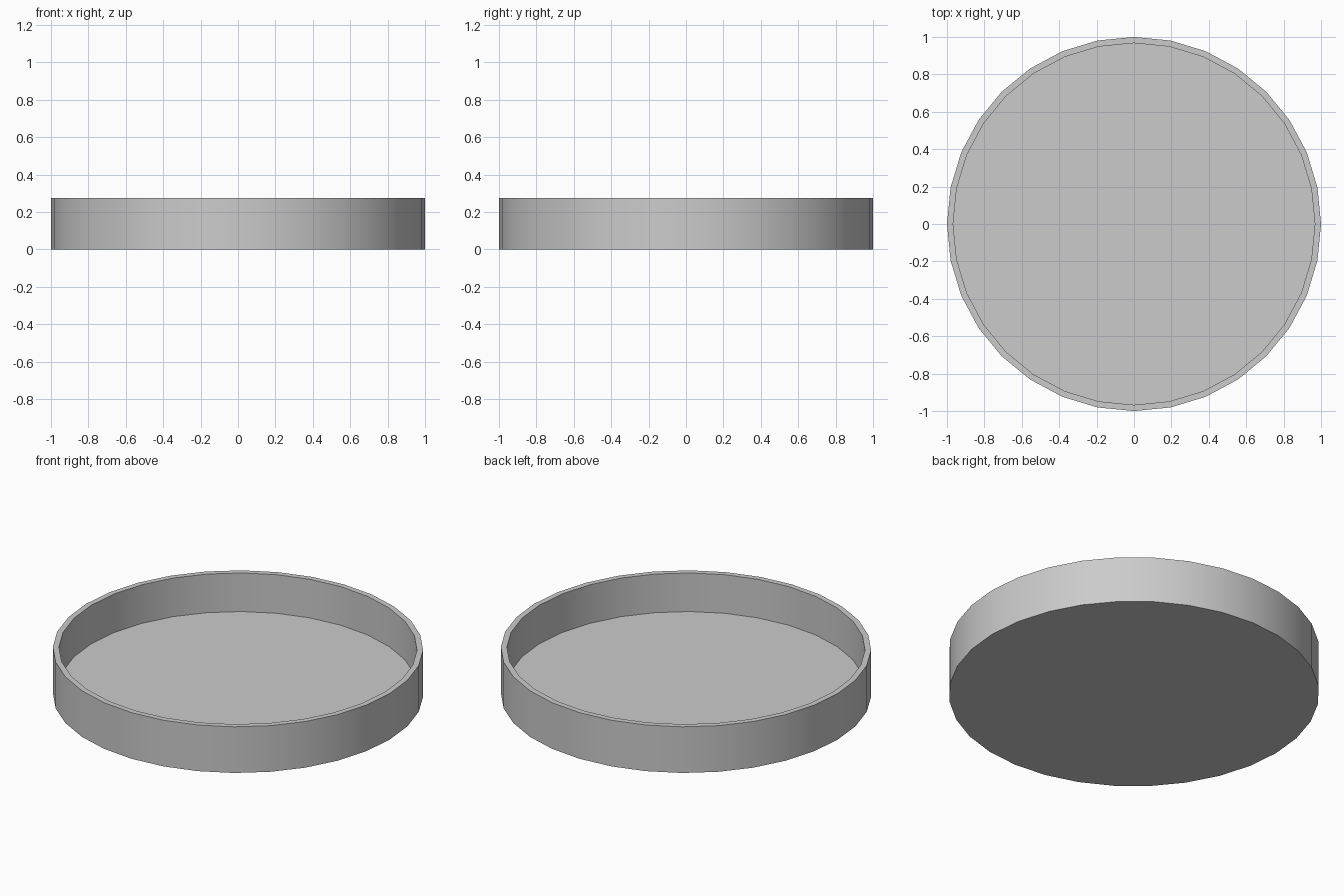
import bpy, bmesh, math

if "Cube" in bpy.data.objects:
    bpy.data.objects.remove(bpy.data.objects["Cube"])

SIDES = 32
HEIGHT = 0.275
FLOOR = 0.045
INNER = 0.967

# Shallow round dish: outer wall, flat rim, inner wall, closed by two discs
bm = bmesh.new()


def ring(radius, z):
    return [bm.verts.new((radius * math.cos(2 * math.pi * i / SIDES),
                          radius * math.sin(2 * math.pi * i / SIDES), z))
            for i in range(SIDES)]


rings = [ring(r, z) for r, z in
         ((1, 0), (1, HEIGHT), (INNER, HEIGHT), (INNER, FLOOR))]
for a, b in zip(rings, rings[1:]):
    for i in range(SIDES):
        j = (i + 1) % SIDES
        bm.faces.new((a[i], a[j], b[j], b[i]))

# Underside and inner floor
bm.faces.new(rings[0][::-1])
bm.faces.new(rings[-1])
bmesh.ops.recalc_face_normals(bm, faces=bm.faces)

mesh = bpy.data.meshes.new("round_dish")
bm.to_mesh(mesh)
bm.free()
dish = bpy.data.objects.new("round_dish", mesh)
bpy.context.collection.objects.link(dish)

# Smooth walls with crisp rim and base edges
bpy.context.view_layer.objects.active = dish
dish.select_set(True)
bpy.ops.object.shade_smooth_by_angle(angle=math.radians(30))
